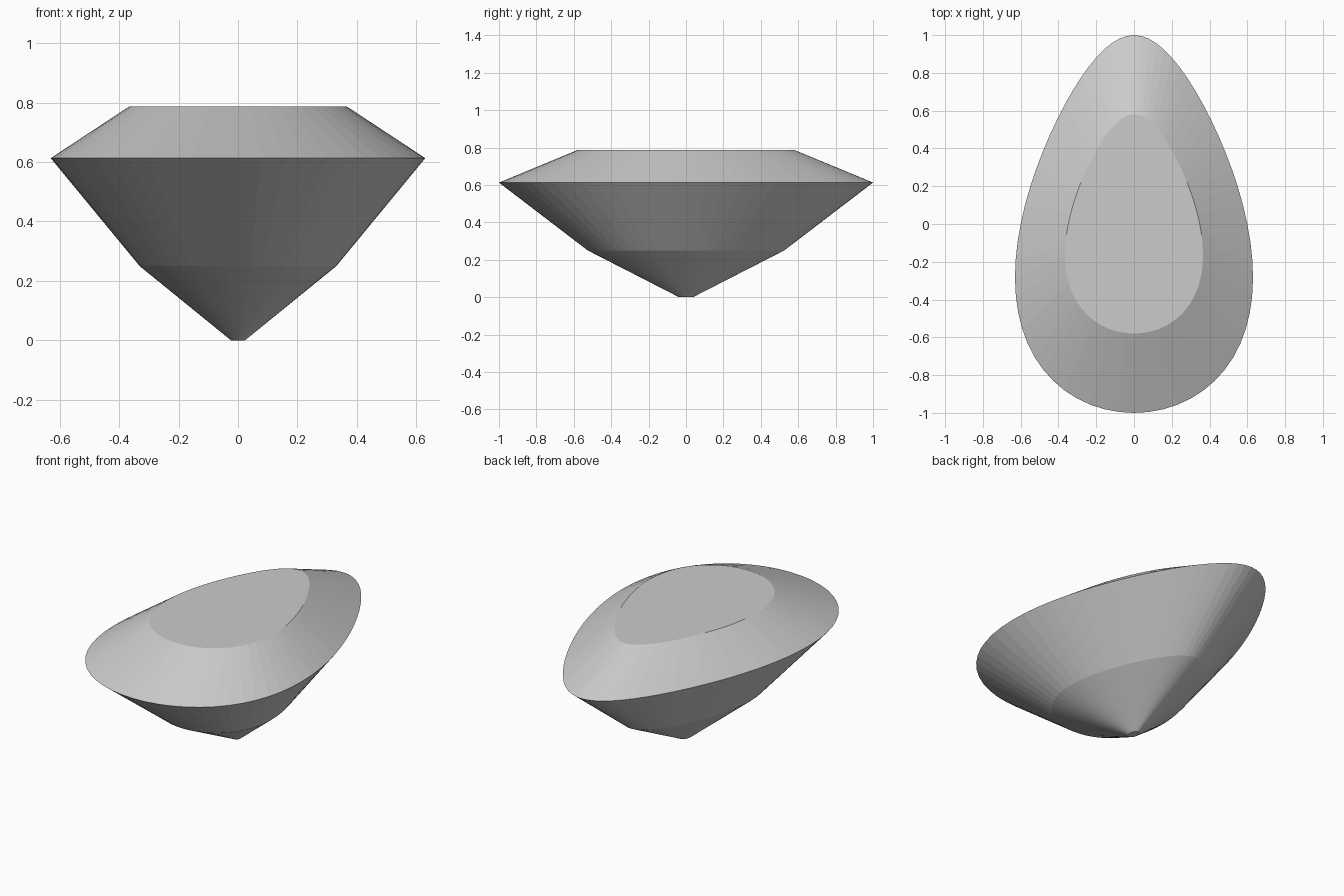
import bpy, bmesh
from math import sin, cos, pi

if "Cube" in bpy.data.objects:
    bpy.data.objects.remove(bpy.data.objects["Cube"])

SEGMENTS = 64

def pear(scale, z):
    """Pear-shaped outline: rounded point at +y, wide end at -y."""
    pts = []
    for i in range(SEGMENTS):
        t = 2 * pi * i / SEGMENTS
        pts.append((-scale * 0.6 * sin(t) * (1 - 0.335 * cos(t)), scale * cos(t), z))
    return pts

# Culet, lower pavilion, girdle, table: (scale, height)
levels = [(0.037, 0.0), (0.525, 0.25), (1.0, 0.613), (0.58, 0.787)]

bm = bmesh.new()
rings = [[bm.verts.new(p) for p in pear(s, z)] for s, z in levels]

# Sloping sides between neighbouring outlines
for low, high in zip(rings, rings[1:]):
    for i in range(SEGMENTS):
        j = (i + 1) % SEGMENTS
        bm.faces.new((low[i], low[j], high[j], high[i]))

# Flat culet and table
bm.faces.new(rings[0][::-1])
bm.faces.new(rings[-1])
bmesh.ops.recalc_face_normals(bm, faces=bm.faces[:])

mesh = bpy.data.meshes.new("pear_cut_gem")
bm.to_mesh(mesh)
bm.free()
gem = bpy.data.objects.new("pear_cut_gem", mesh)
bpy.context.collection.objects.link(gem)
